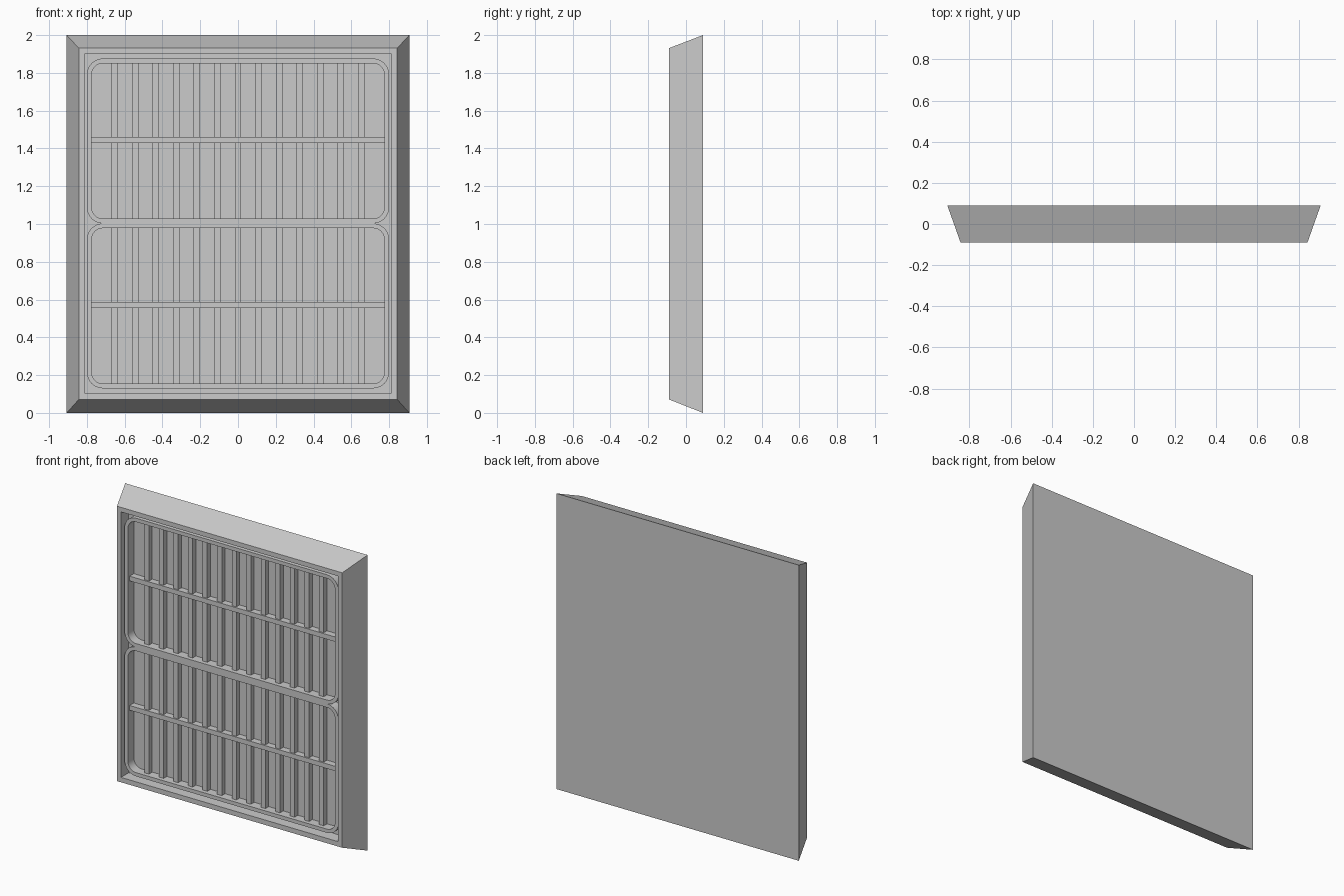
import bpy, bmesh
from math import sin, cos, pi

if "Cube" in bpy.data.objects:
    bpy.data.objects.remove(bpy.data.objects["Cube"])

FLOOR = -0.007   # y of the recessed panel


def make_object(name, bm):
    bmesh.ops.recalc_face_normals(bm, faces=bm.faces[:])
    me = bpy.data.meshes.new(name)
    bm.to_mesh(me)
    bm.free()
    ob = bpy.data.objects.new(name, me)
    bpy.context.collection.objects.link(ob)
    return ob


def rect(bm, hx, z0, z1, y):
    return [bm.verts.new((x, y, z)) for x, z in
            ((-hx, z0), (hx, z0), (hx, z1), (-hx, z1))]


def bridge(bm, a, b):
    n = len(a)
    for i in range(n):
        j = (i + 1) % n
        bm.faces.new((a[i], a[j], b[j], b[i]))


def rounded(bm, hx, z0, z1, r, y, seg=8):
    verts = []
    corners = ((hx - r, z0 + r, -pi / 2), (hx - r, z1 - r, 0),
               (r - hx, z1 - r, pi / 2), (r - hx, z0 + r, pi))
    for cx, cz, a0 in corners:
        for i in range(seg + 1):
            a = a0 + pi / 2 * i / seg
            verts.append(bm.verts.new((cx + r * cos(a), y, cz + r * sin(a))))
    return verts


def box(name, x0, x1, y0, y1, z0, z1):
    bm = bmesh.new()
    a = rect(bm, 1, z0, z1, y0)
    b = rect(bm, 1, z0, z1, y1)
    for v in a + b:
        v.co.x = x0 if v.co.x < 0 else x1
    bm.faces.new(a)
    bm.faces.new(b)
    bridge(bm, a, b)
    return make_object(name, bm)


# Tapered housing with a recessed front panel
bm = bmesh.new()
loops = [rect(bm, 0.907, 0.0, 2.0, 0.09),
         rect(bm, 0.843, 0.071, 1.931, -0.09),
         rect(bm, 0.813, 0.104, 1.9, -0.09),
         rect(bm, 0.813, 0.104, 1.9, FLOOR)]
for a, b in zip(loops, loops[1:]):
    bridge(bm, a, b)
bm.faces.new(loops[0])
bm.faces.new(loops[-1])
make_object("housing", bm)

# Two sections: rounded ring, horizontal bar, vertical slats
for label, z0, z1, zb in (("lower", 0.13, 1.003, 0.57), ("upper", 1.003, 1.876, 1.445)):
    bm = bmesh.new()
    t = 0.025
    rings = [rounded(bm, 0.8, z0, z1, 0.085, FLOOR),
             rounded(bm, 0.8, z0, z1, 0.085, -0.07),
             rounded(bm, 0.8 - t, z0 + t, z1 - t, 0.06, -0.07),
             rounded(bm, 0.8 - t, z0 + t, z1 - t, 0.06, FLOOR)]
    for i in range(4):
        bridge(bm, rings[i], rings[(i + 1) % 4])
    ring = make_object(label + "_rounded_ring", bm)
    bpy.ops.object.select_all(action='DESELECT')
    ring.select_set(True)
    bpy.context.view_layer.objects.active = ring
    bpy.ops.object.shade_smooth_by_angle()

    box(label + "_crossbar", -0.78, 0.78, -0.052, FLOOR, zb - 0.016, zb + 0.016)
    for i in range(13):
        x = (i - 6) * 0.109
        box(f"{label}_slat_{i + 1}", x - 0.017, x + 0.017, -0.042, FLOOR,
            z0 + t - 0.005, z1 - t + 0.005)
